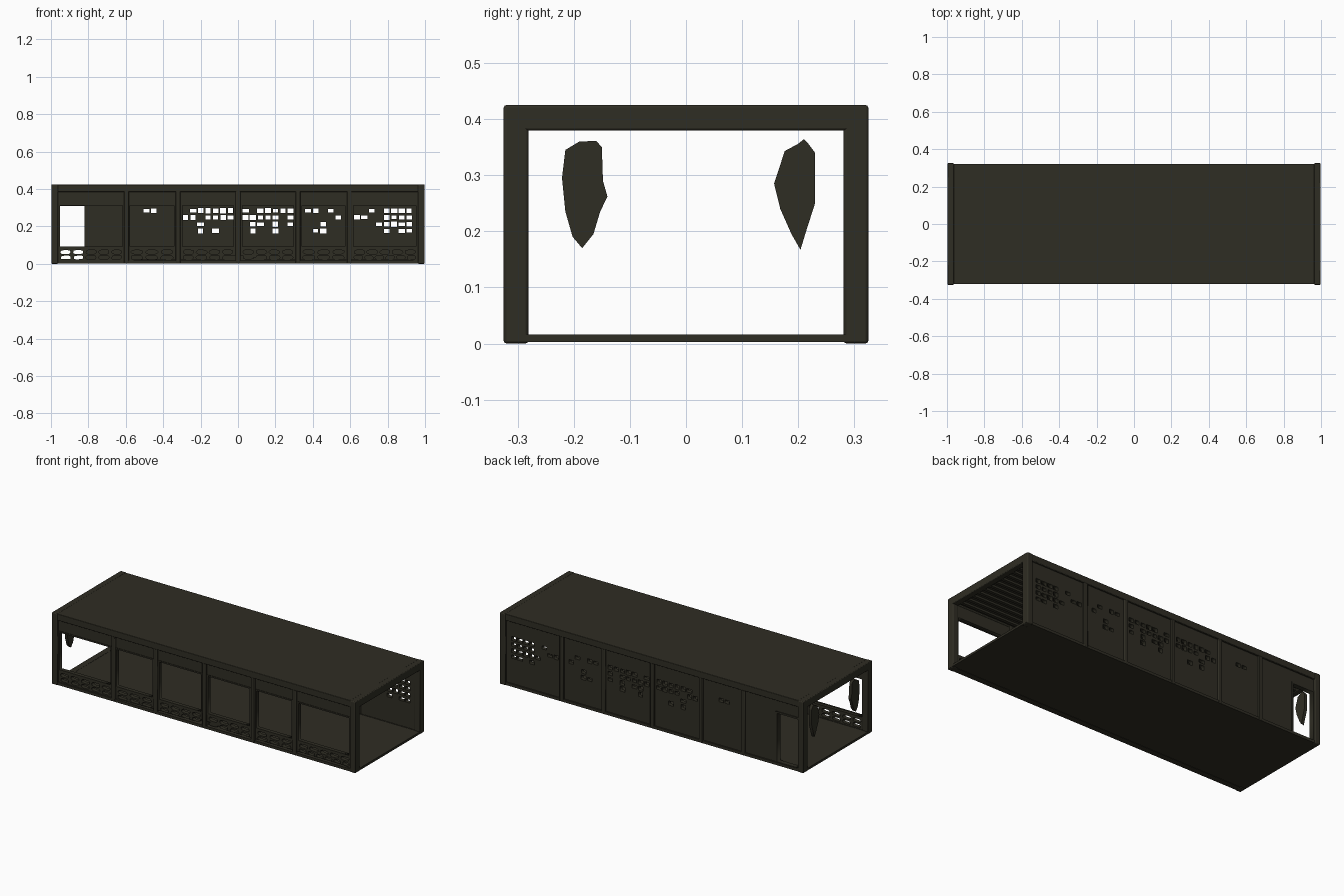
import bpy, math, random

if "Cube" in bpy.data.objects:
    bpy.data.objects.remove(bpy.data.objects["Cube"])

random.seed(4)
mat = bpy.data.materials.new("dark olive timber")
mat.diffuse_color = (0.028, 0.026, 0.017, 1)
mat.use_nodes = True
mat.node_tree.nodes["Principled BSDF"].inputs["Base Color"].default_value = mat.diffuse_color


def box(name, x0, x1, y0, y1, z0, z1, bevel=0.0):
    bpy.ops.mesh.primitive_cube_add(size=1, location=((x0 + x1) / 2, (y0 + y1) / 2, (z0 + z1) / 2))
    ob = bpy.context.object
    ob.name = name
    ob.scale = (x1 - x0, y1 - y0, z1 - z0)
    bpy.ops.object.transform_apply(location=False, rotation=False, scale=True)
    ob.data.materials.append(mat)
    if bevel:
        m = ob.modifiers.new("bevel", 'BEVEL')
        m.width, m.segments = bevel, 2
        bpy.ops.object.shade_smooth_by_angle()
    return ob


def plate(name, loops, loc, rot, half):
    """Flat outline with holes, extruded to both sides."""
    cu = bpy.data.curves.new(name, 'CURVE')
    cu.dimensions, cu.fill_mode, cu.extrude = '2D', 'BOTH', half
    for pts in loops:
        s = cu.splines.new('POLY')
        s.points.add(len(pts) - 1)
        for p, (x, z) in zip(s.points, pts):
            p.co = (x, z, 0, 1)
        s.use_cyclic_u = True
    ob = bpy.data.objects.new(name, cu)
    bpy.context.collection.objects.link(ob)
    ob.location, ob.rotation_euler = loc, rot
    bpy.ops.object.select_all(action='DESELECT')
    ob.select_set(True)
    bpy.context.view_layer.objects.active = ob
    bpy.ops.object.convert(target='MESH')
    ob = bpy.context.object
    ob.data.materials.clear()
    ob.data.materials.append(mat)
    return ob


def rect(x0, x1, z0, z1):
    return [(x0, z0), (x1, z0), (x1, z1), (x0, z1)]


def blob(cx, cz, rx, rz, n=10):
    """Uneven rounded stone-like outline."""
    out = []
    for i in range(n):
        a = 2 * math.pi * i / n
        k = random.uniform(0.82, 1.0)
        c, s = math.cos(a), math.sin(a)
        out.append((cx + rx * k * math.copysign(abs(c) ** 0.6, c),
                    cz + rz * k * math.copysign(abs(s) ** 0.6, s)))
    return out


UP = (math.pi / 2, 0, 0)
bays = [(-0.96, -0.61), (-0.585, -0.335), (-0.305, -0.015),
        (0.015, 0.305), (0.335, 0.58), (0.61, 0.96)]

# floor, roof and ceiling slats
box("floor", -0.99, 0.99, -0.32, 0.32, 0.003, 0.015)
box("roof", -0.995, 0.995, -0.32, 0.32, 0.395, 0.424, 0.003)
for i in range(12):
    y = -0.255 + i * 0.51 / 11
    box("ceiling_slat", -0.97, 0.97, y - 0.009, y + 0.009, 0.383, 0.396)

# corner posts, end beams, long beams and wall posts
for sx in (-1, 1):
    xs = sorted((sx * 0.962, sx * 0.998))
    box("end_beam", *xs, -0.322, 0.322, 0.38, 0.425, 0.004)
    box("end_sill", *xs, -0.32, 0.32, 0.003, 0.016)
    for sy in (-1, 1):
        box("corner_post", *xs, *sorted((sy * 0.281, sy * 0.325)), 0, 0.425, 0.005)
for sy in (-1, 1):
    box("top_beam", -0.99, 0.99, *sorted((sy * 0.285, sy * 0.322)), 0.385, 0.424, 0.003)
    box("bottom_beam", -0.99, 0.99, *sorted((sy * 0.285, sy * 0.32)), 0.001, 0.017)
    for x in (-0.597, -0.32, 0, 0.32, 0.595):
        box("wall_post", x - 0.013, x + 0.013, *sorted((sy * 0.285, sy * 0.321)), 0.002, 0.39, 0.004)

# front wall: open windows above a low pierced stone-pattern parapet
front = [rect(-0.98, 0.98, 0.01, 0.39)]
for a, b in bays:
    front.append(rect(a + 0.005, b - 0.005, 0.09, 0.315))
    for cz, rz in ((0.063, 0.012), (0.034, 0.011)):
        n = round((b - a) / random.uniform(0.062, 0.078))
        w = (b - a - 0.01) / n
        for i in range(n):
            front.append(blob(a + 0.005 + (i + 0.5) * w, cz, w * 0.43, rz))
plate("front_wall", front, (0, -0.3, 0), UP, 0.012)
for a, b in bays:
    plate("window_frame", [rect(a, b, 0.084, 0.321), rect(a + 0.008, b - 0.008, 0.092, 0.313)],
          (0, -0.311, 0), UP, 0.004)

# back wall: doorway and broken lattice openings (x = open cell)
door = rect(-0.957, -0.822, 0.02, 0.308)
lattice = {  # first cell centre x : rows from the top
    -0.53: [".xx.", "....", "....", "...."],
    -0.28: [".xxxxxx", "xx.xxxx", "..x....", "..x.x.."],
    0.04: ["x.xxxxx", "xxxxx.x", ".xx.x.x", ".x..x.."],
    0.375: ["xx.x.", "....x", "..x..", ".xx.."],
    0.635: ["..x.xxxx", "xx..xxxx", "...xxxxx", "....x.xx"]}
back = [rect(-0.98, 0.98, 0.01, 0.39), door]
for x0, rows in lattice.items():
    for r, row in enumerate(rows):
        for c, ch in enumerate(row):
            if ch == "x":
                cx, cz = x0 + c * 0.04, 0.284 - r * 0.036
                w, h = random.uniform(0.013, 0.018), random.uniform(0.009, 0.014)
                back.append(rect(cx - w, cx + w, cz - h, cz + h))
plate("back_wall", back, (0, 0.3, 0), UP, 0.012)
plate("door_frame", [rect(-0.965, -0.812, 0.015, 0.318), door], (0, 0.312, 0), UP, 0.005)

# two hanging leaf-shaped drapes inside the left end
drape_a = [(-0.185, 0.17), (-0.165, 0.195), (-0.153, 0.235), (-0.14, 0.262), (-0.148, 0.29),
           (-0.15, 0.35), (-0.16, 0.361), (-0.19, 0.36), (-0.215, 0.345), (-0.221, 0.295),
           (-0.215, 0.235), (-0.202, 0.19)]
drape_b = [(0.204, 0.167), (0.214, 0.2), (0.23, 0.25), (0.23, 0.34), (0.218, 0.356), (0.21, 0.364),
           (0.2, 0.356), (0.176, 0.343), (0.157, 0.285), (0.168, 0.24), (0.188, 0.195)]
for pts in (drape_a, drape_b):
    ob = plate("hanging_drape", [pts], (-0.978, 0, 0), (math.pi / 2, 0, math.pi / 2), 0.009)
    m = ob.modifiers.new("bevel", 'BEVEL')
    m.width, m.segments = 0.004, 2
